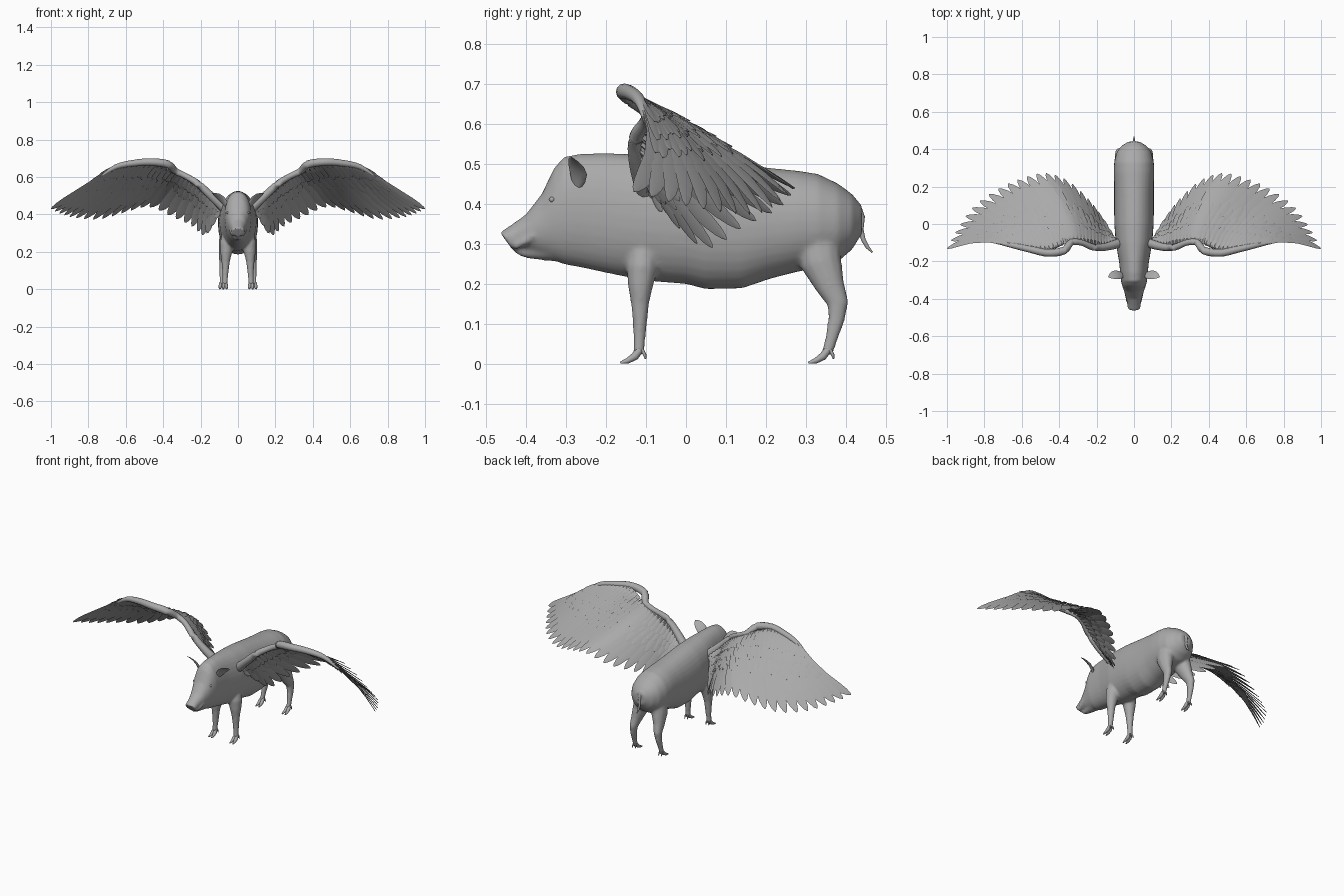
import bpy, bmesh, math
from mathutils import Vector

cube = bpy.data.objects.get("Cube")
if cube:
    bpy.data.objects.remove(cube)

grey = bpy.data.materials.new("plain grey")
grey.use_nodes = True
grey.diffuse_color = (0.4, 0.4, 0.4, 1)
grey.node_tree.nodes["Principled BSDF"].inputs["Base Color"].default_value = (0.4, 0.4, 0.4, 1)


def loft(bm, rings, n=16, power=1.0):
    """Skin a closed shell through rings given as (centre, u, v)."""
    rows = []
    for c, u, v in rings:
        row = []
        for i in range(n):
            a = math.tau * i / n
            ca, sa = math.cos(a), math.sin(a)
            p = c + u * math.copysign(abs(ca) ** power, ca) + v * math.copysign(abs(sa) ** power, sa)
            row.append(bm.verts.new((p.x, p.y, max(p.z, 0))))
        rows.append(row)
    for a, b in zip(rows, rows[1:]):
        for i in range(n):
            j = (i + 1) % n
            bm.faces.new((a[i], a[j], b[j], b[i]))
    bm.faces.new(rows[0])
    bm.faces.new(rows[-1])


def tube(bm, pts, side=1, n=12, flat=1.0):
    """Round limb through points (x, y, z, radius); flat scales its x-ward radius."""
    path = [Vector((p[0] * side, p[1], p[2])) for p in pts]
    rings = []
    for i, c in enumerate(path):
        d = (path[min(i + 1, len(path) - 1)] - path[max(i - 1, 0)]).normalized()
        ref = Vector((1, 0, 0)) if abs(d.x) < 0.75 else Vector((0, 1, 0))
        u = (ref - d * ref.dot(d)).normalized()
        r = pts[i][3]
        rings.append((c, u * r * flat, d.cross(u) * r))
    loft(bm, rings, n)


def spline(pts, t):
    """Catmull-Rom point at t in 0..1."""
    f = max(0, min(t, 1)) * (len(pts) - 1)
    i = min(int(f), len(pts) - 2)
    f -= i
    b, c = Vector(pts[i]), Vector(pts[i + 1])
    a = Vector(pts[i - 1]) if i else b * 2 - c
    d = Vector(pts[i + 2]) if i + 2 < len(pts) else c * 2 - b
    return b + (c - a) * (f / 2) + (a * 2 - b * 5 + c * 4 - d) * (f * f / 2) + (b * 3 - a - c * 3 + d) * (f ** 3 / 2)


def finish(name, bm, mirror=False, angle=50):
    bmesh.ops.recalc_face_normals(bm, faces=bm.faces[:])
    mesh = bpy.data.meshes.new(name)
    bm.to_mesh(mesh)
    bm.free()
    mesh.materials.append(grey)
    ob = bpy.data.objects.new(name, mesh)
    bpy.context.collection.objects.link(ob)
    bpy.ops.object.select_all(action='DESELECT')
    ob.select_set(True)
    bpy.context.view_layer.objects.active = ob
    bpy.ops.object.shade_smooth_by_angle(angle=math.radians(angle))
    if mirror:
        ob.modifiers.new("mirror", 'MIRROR').use_mirror_merge = False
    return ob


# Body and head: y, top, bottom, half width, forward lean of the ring
profile = [
    (-.448, .328, .281, .036, -.017), (-.425, .348, .290, .035, -.010), (-.40, .373, .285, .041, 0),
    (-.36, .425, .270, .053, 0), (-.33, .488, .258, .063, 0), (-.305, .517, .248, .070, 0),
    (-.26, .525, .240, .074, 0), (-.20, .526, .227, .080, 0), (-.10, .523, .207, .098, 0),
    (.0, .516, .199, .105, 0), (.05, .510, .186, .106, 0), (.14, .498, .188, .106, 0),
    (.21, .489, .212, .106, 0), (.28, .482, .230, .108, 0), (.33, .474, .238, .106, 0),
    (.38, .450, .255, .094, 0), (.415, .424, .285, .070, 0), (.44, .394, .325, .032, 0),
]
bm = bmesh.new()
loft(bm, [(Vector((0, y, (t + b) / 2)), Vector((w, 0, 0)), Vector((0, lean, (t - b) / 2)))
          for y, t, b, w, lean in profile], 32, 0.94)

# Lower jaw
tube(bm, [(0, -.425, .281, .008), (0, -.40, .279, .016), (0, -.36, .285, .028), (0, -.30, .30, .050)])

# Legs and lips, blended into the body
front_leg = [(.045, -.10, .32, .035), (.058, -.110, .24, .040), (.064, -.114, .19, .031), (.066, -.115, .15, .023),
             (.067, -.115, .10, .018), (.069, -.117, .055, .015), (.070, -.118, .024, .015)]
hind_leg = [(.045, .325, .33, .060), (.062, .338, .25, .052), (.074, .362, .19, .036),
            (.080, .380, .15, .027), (.083, .376, .11, .021), (.086, .363, .06, .016), (.087, .352, .024, .015)]
lips = [(.028, -.428, .290, .008), (.036, -.405, .304, .009), (.044, -.380, .320, .006)]
for side in (1, -1):
    tube(bm, front_leg, side)
    tube(bm, hind_leg, side, flat=0.8)
    tube(bm, lips, side)
body = finish("body", bm)
remesh = body.modifiers.new("blend", 'REMESH')
remesh.mode = 'VOXEL'
remesh.voxel_size = 0.006
remesh.use_smooth_shade = True
relax = body.modifiers.new("relax", 'SMOOTH')
relax.factor = 0.5
relax.iterations = 8

# Cloven hooves with dewclaws
bm = bmesh.new()
for x, y in ((.070, -.118), (.087, .352)):
    for k in (-1, 1):
        tube(bm, [(x + k * .005, y + .003, .034, .009), (x + k * .007, y - .010, .018, .010),
                  (x + k * .009, y - .028, .007, .007), (x + k * .010, y - .046, .002, .003)])
        tube(bm, [(x + k * .007, y + .008, .034, .005), (x + k * .009, y + .015, .022, .004),
                  (x + k * .010, y + .017, .012, .002)], n=8)
finish("hooves", bm, True)

# Ears
bm = bmesh.new()
base, tip = Vector((.058, -.272, .445)), Vector((.137, -.284, .515))
across = Vector((-.4, -.7, .35)).normalized()
out = across.cross(tip - base).normalized()
rings = []
for s, w in ((0, .45), (.2, .8), (.45, 1), (.7, .85), (.88, .5), (1, .08)):
    c = base.lerp(tip, s) + out * .012 * math.sin(math.pi * s)
    rings.append((c, across * .029 * w, out * .008 * (1.1 - s)))
loft(bm, rings, 12)
finish("ears", bm, True)

# Eyes
bm = bmesh.new()
bmesh.ops.create_uvsphere(bm, u_segments=12, v_segments=8, radius=.007)
bmesh.ops.translate(bm, verts=bm.verts[:], vec=(.055, -.335, .41))
finish("eyes", bm, True)

# Tail
bm = bmesh.new()
tube(bm, [(0, .425, .385, .016), (0, .437, .365, .011), (0, .437, .335, .007),
          (0, .443, .31, .006), (0, .453, .292, .005), (0, .466, .278, .002)], n=10)
finish("tail", bm)

# Wing arm
arm = [(.07, -.10, .43), (.15, -.122, .505), (.215, -.125, .565), (.28, -.100, .605), (.335, -.098, .632),
       (.375, -.142, .668), (.46, -.155, .680), (.55, -.137, .675), (.65, -.115, .655), (.74, -.10, .60)]
thickness = [.026, .021, .018, .016, .018, .021, .020, .018, .014, .004]
bm = bmesh.new()
steps = 36
tube(bm, [(*spline(arm, i / steps), spline([(r, 0, 0) for r in thickness], i / steps).x)
          for i in range(steps + 1)])
finish("wing_arms", bm, True)

# Feathers fan from the root line to the tip line
roots = [(.09, -.10, .45), (.17, -.115, .515), (.26, -.10, .59), (.35, -.10, .638),
         (.46, -.14, .676), (.57, -.13, .675), (.66, -.11, .655)]
tips = [(.12, -.06, .38), (.18, .05, .29), (.25, .14, .34), (.36, .235, .39), (.48, .272, .44),
        (.61, .24, .41), (.74, .18, .375), (.86, .09, .38), (.94, -.02, .40), (1.0, -.13, .43)]
outline = [(0, .4), (.15, .6), (.35, .85), (.6, 1), (.78, .95), (.9, .7), (.97, .38), (1, .08)]


def feather(bm, t, reach, lift):
    a, b = spline(roots, t), spline(tips, t)
    d = b - a
    mid = [(spline(roots, q) + spline(tips, q)) / 2 for q in (t - .03, t + .03)]
    s = mid[1] - mid[0]
    s = (s - d * (s.dot(d) / d.length_squared)).normalized()
    up = s.cross(d).normalized()
    size = d.length
    half = (.012 + .038 * size) * (.45 + .55 * reach)
    blade = s + up * .12
    rings = []
    for f, w in outline:
        g = f * reach
        arch = math.sin(math.pi * g)
        c = a + d * g + up * (size * (.015 + .035 * t) * arch + lift * (.4 + f)) - s * size * .09 * t * arch
        rings.append((c, blade * half * w - up * .003 * w, up * .004 * (1.1 - .7 * f)))
    loft(bm, rings, 4)


# name, feather count, share of the full length, height above the flight feathers
rows = [("flight_feathers", 24, 1.0, 0), ("long_coverts", 26, .56, .004),
        ("middle_coverts", 30, .40, .007), ("short_coverts", 32, .25, .010),
        ("under_coverts", 26, .50, -.004), ("under_short_coverts", 30, .28, -.008)]
for name, count, reach, lift in rows:
    bm = bmesh.new()
    for i in range(count):
        wobble = 1 if reach == 1 else 1 + .08 * math.sin(i * 2.4)
        feather(bm, i / (count - 1), reach * wobble, lift)
    finish(name, bm, True, 30)
